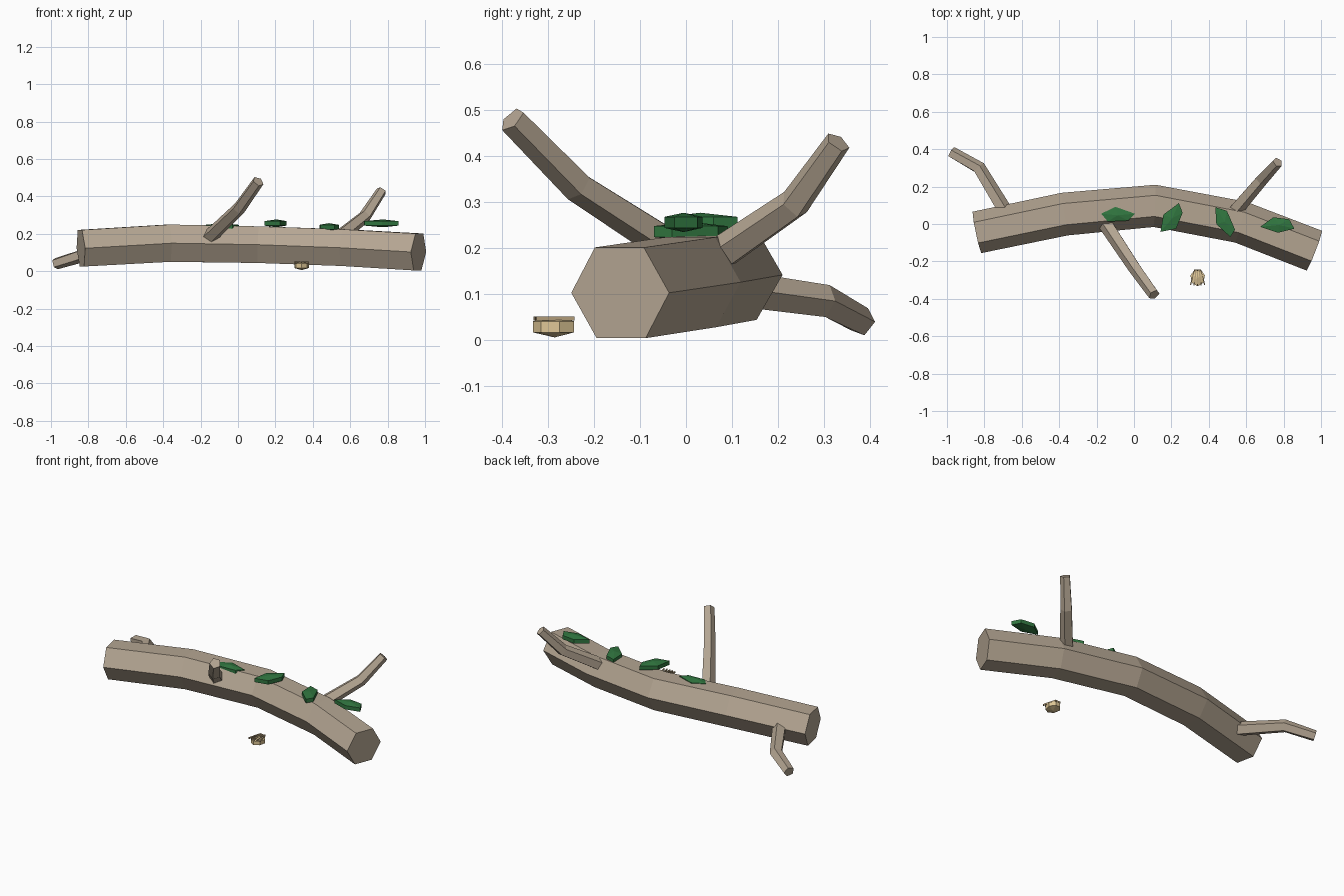
import bpy, bmesh, math
from mathutils import Vector

if "Cube" in bpy.data.objects:
    bpy.data.objects.remove(bpy.data.objects["Cube"])


def material(name, rgb):
    m = bpy.data.materials.new(name)
    m.diffuse_color = (*rgb, 1)
    m.use_nodes = True
    m.node_tree.nodes["Principled BSDF"].inputs["Base Color"].default_value = m.diffuse_color
    return m


BARK = material("bark", (0.46, 0.38, 0.29))
GREEN = material("green", (0.03, 0.18, 0.05))
SAND = material("sand", (0.72, 0.56, 0.30))
RIB = material("rib", (0.50, 0.38, 0.22))


def finish(bm, name, mat):
    bmesh.ops.recalc_face_normals(bm, faces=bm.faces)
    me = bpy.data.meshes.new(name)
    bm.to_mesh(me)
    bm.free()
    me.materials.append(mat)
    ob = bpy.data.objects.new(name, me)
    bpy.context.collection.objects.link(ob)
    return ob


def limb(name, path, radii, sides):
    """Faceted tube through the path points with flat end caps."""
    bm = bmesh.new()
    pts = [Vector(p) for p in path]
    rings = []
    for i, p in enumerate(pts):
        t = (pts[min(i + 1, len(pts) - 1)] - pts[max(i - 1, 0)]).normalized()
        u = t.cross(Vector((0, 0, 1))).normalized()
        v = u.cross(t)
        ring = []
        for k in range(sides):
            a = math.tau * k / sides
            ring.append(bm.verts.new(p + radii[i] * (math.cos(a) * u + math.sin(a) * v)))
        rings.append(ring)
    for a, b in zip(rings, rings[1:]):
        for k in range(sides):
            j = (k + 1) % sides
            bm.faces.new((a[k], a[j], b[j], b[k]))
    bm.faces.new(rings[0])
    bm.faces.new(rings[-1])
    return finish(bm, name, BARK)


def plate(name, outline, z, half, peak, mat):
    """Flat outline with thickness and a low peak above and below."""
    bm = bmesh.new()
    n = len(outline)
    cx = sum(p[0] for p in outline) / n
    cy = sum(p[1] for p in outline) / n
    low = [bm.verts.new((x, y, z - half)) for x, y in outline]
    top = [bm.verts.new((x, y, z + half)) for x, y in outline]
    c_low = bm.verts.new((cx, cy, z - half - peak))
    c_top = bm.verts.new((cx, cy, z + half + peak))
    for k in range(n):
        j = (k + 1) % n
        bm.faces.new((low[k], low[j], top[j], top[k]))
        bm.faces.new((top[k], top[j], c_top))
        bm.faces.new((low[k], low[j], c_low))
    return finish(bm, name, mat)


# Curved log
limb("log", [(-0.84, -0.045, 0.123), (-0.37, 0.053, 0.15), (0.11, 0.097, 0.142),
             (0.57, 0.01, 0.126), (0.965, -0.143, 0.103)],
     [0.113, 0.115, 0.113, 0.113, 0.114], 6)

# Branch stubs
limb("front_branch", [(-0.17, 0.03, 0.165), (0.005, -0.235, 0.335), (0.108, -0.378, 0.48)],
     [0.042, 0.036, 0.032], 5)
limb("right_branch", [(0.53, 0.06, 0.175), (0.68, 0.235, 0.295), (0.768, 0.33, 0.43)],
     [0.04, 0.035, 0.029], 5)
limb("left_branch", [(-0.68, 0.05, 0.12), (-0.83, 0.30, 0.085), (-0.976, 0.383, 0.04)],
     [0.042, 0.037, 0.032], 5)

# Green leaf patches on top of the log
leaves = [
    (0.236, [(-0.175, 0.055), (-0.10, 0.092), (0.005, 0.055), (-0.03, 0.018), (-0.14, 0.013)]),
    (0.256, [(0.24, 0.112), (0.26, 0.06), (0.225, -0.025), (0.142, -0.042), (0.157, 0.05)]),
    (0.236, [(0.435, 0.09), (0.497, 0.07), (0.54, -0.03), (0.515, -0.07), (0.44, 0.0)]),
    (0.256, [(0.675, -0.015), (0.745, 0.036), (0.83, 0.025), (0.857, -0.025), (0.77, -0.047)]),
]
for i, (z, outline) in enumerate(leaves):
    plate(f"leaf_{i + 1}", outline, z, 0.012, 0.009, GREEN)

# Small shell in front of the log
plate("shell", [(0.325, -0.243), (0.357, -0.243), (0.379, -0.275), (0.37, -0.315),
                (0.34, -0.333), (0.31, -0.315), (0.302, -0.275)], 0.029, 0.012, 0.011, SAND)

# Fanned ribs on the shell
for i in range(5):
    s = i / 2 - 1
    a = Vector((0.34 + 0.015 * s, -0.243, 0.047))
    b = Vector((0.34 + 0.038 * s, -0.331 + 0.005 * abs(s), 0.047))
    d = b - a
    bpy.ops.mesh.primitive_cube_add(size=1, location=(a + b) / 2,
                                    rotation=(0, 0, math.atan2(d.y, d.x)))
    rib = bpy.context.object
    rib.name = f"shell_rib_{i + 1}"
    rib.scale = (d.length, 0.006, 0.009)
    rib.data.materials.append(RIB)
